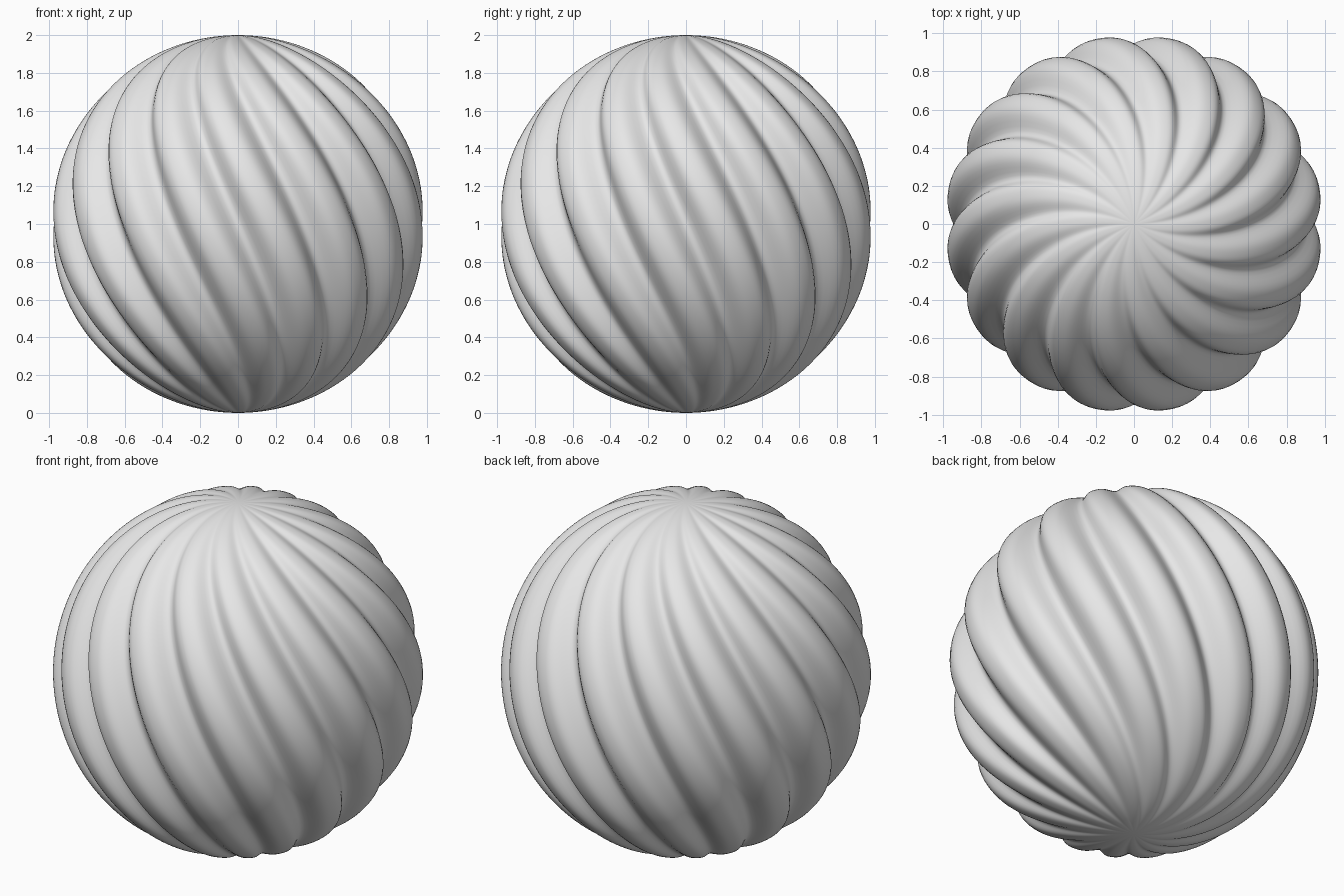
import bpy
import bmesh
from math import asin, atan2, cos, sin, pi, hypot

cube = bpy.data.objects.get("Cube")
if cube:
    bpy.data.objects.remove(cube, do_unlink=True)

LOBES = 16      # ribs around the ball
TWIST = 0.5     # turn of the ribs per unit of latitude


def rib_radius(azimuth):
    """Broad rounded ridges with narrower grooves; a groove lies at azimuth 0."""
    u = LOBES * azimuth + pi
    return 0.95 + 0.05 * cos(u) - 0.01 * cos(2 * u)


# Plain grey
grey = bpy.data.materials.new("light_grey")
grey.use_nodes = True
colour = (0.8, 0.8, 0.8, 1)
grey.diffuse_color = colour
grey.node_tree.nodes["Principled BSDF"].inputs["Base Color"].default_value = colour

# Ball with ribs that spiral from pole to pole
bm = bmesh.new()
bmesh.ops.create_uvsphere(bm, u_segments=LOBES * 16, v_segments=128, radius=1)
for v in bm.verts:
    latitude = asin(max(-1, min(1, v.co.z)))
    azimuth = atan2(v.co.y, v.co.x)
    r = hypot(v.co.x, v.co.y) * rib_radius(azimuth)
    turned = azimuth - TWIST * latitude
    v.co = (r * cos(turned), r * sin(turned), v.co.z + 1)
for f in bm.faces:
    f.smooth = True

mesh = bpy.data.meshes.new("twisted_ribbed_ball")
bm.to_mesh(mesh)
bm.free()
mesh.materials.append(grey)
ball = bpy.data.objects.new("twisted_ribbed_ball", mesh)
bpy.context.collection.objects.link(ball)
